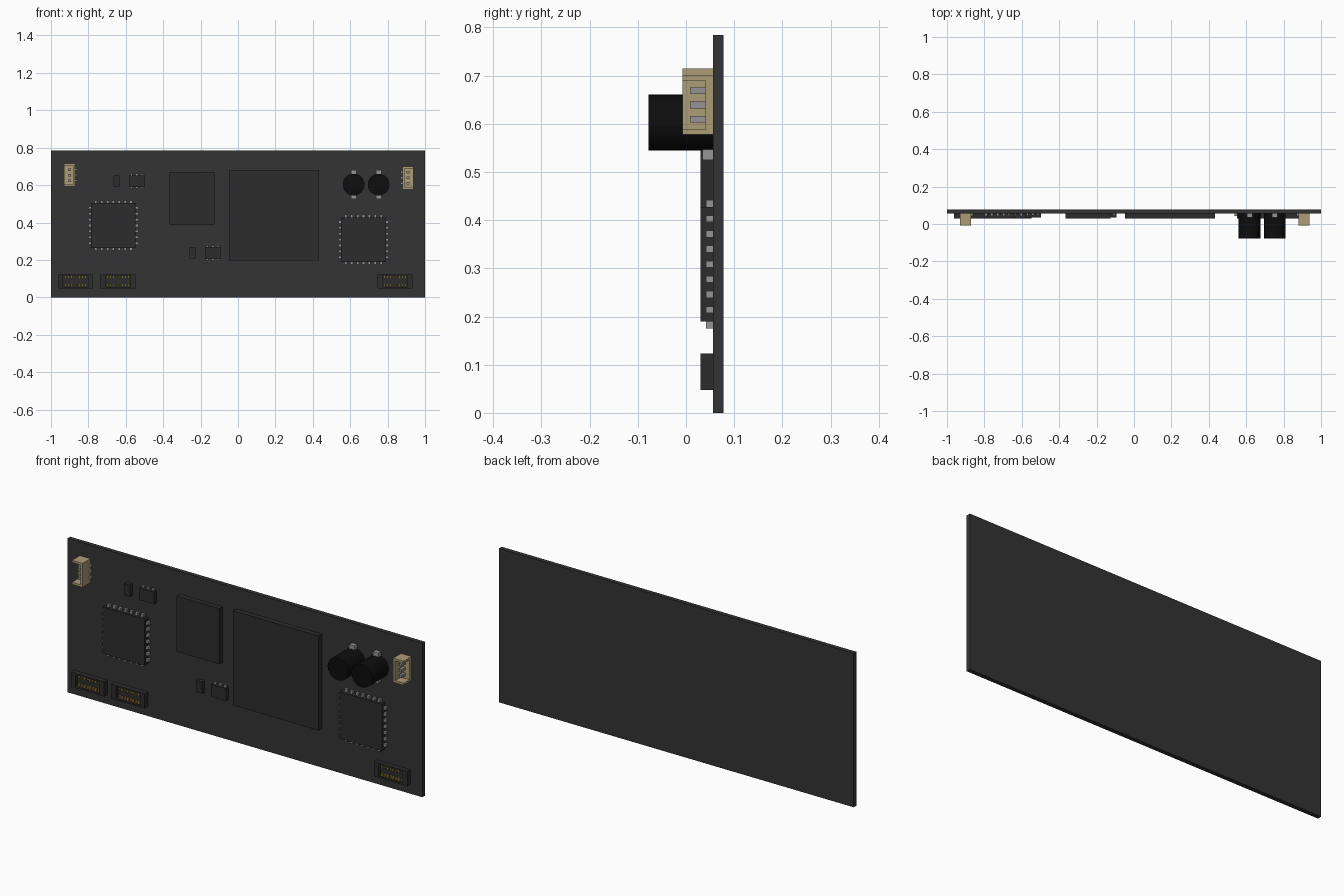
import bpy, bmesh
from mathutils import Matrix, Vector

if "Cube" in bpy.data.objects:
    bpy.data.objects.remove(bpy.data.objects["Cube"])

FACE = 0.056  # y of the board's component side


def material(name, rgb):
    m = bpy.data.materials.new(name)
    m.diffuse_color = (*rgb, 1)
    m.use_nodes = True
    m.node_tree.nodes["Principled BSDF"].inputs["Base Color"].default_value = m.diffuse_color
    return m


BOARD = material("board_grey", (0.034, 0.034, 0.034))
CHIP = material("chip_grey", (0.025, 0.025, 0.025))
BLACK = material("black", (0.004, 0.004, 0.004))
METAL = material("metal", (0.3, 0.3, 0.3))
BEIGE = material("beige", (0.42, 0.34, 0.18))
GOLD = material("gold", (0.45, 0.32, 0.06))


def finish(name, bm, mat):
    mesh = bpy.data.meshes.new(name)
    bm.to_mesh(mesh)
    bm.free()
    mesh.materials.append(mat)
    ob = bpy.data.objects.new(name, mesh)
    bpy.context.collection.objects.link(ob)
    return ob


def boxes(name, extents, mat):
    """One object from boxes given as (x0, x1, y0, y1, z0, z1)."""
    bm = bmesh.new()
    for x0, x1, y0, y1, z0, z1 in extents:
        mid = Vector((x0 + x1, y0 + y1, z0 + z1)) / 2
        size = (abs(x1 - x0), abs(y1 - y0), abs(z1 - z0))
        bmesh.ops.create_cube(bm, size=1, matrix=Matrix.Translation(mid)
                              @ Matrix.Diagonal((*size, 1)))
    return finish(name, bm, mat)


def centred(x, z, w, h, y0, y1=FACE):
    return (x - w / 2, x + w / 2, y0, y1, z - h / 2, z + h / 2)


# Circuit board
boxes("board", [(-1, 1, FACE, 0.078, 0, 0.784)], BOARD)

# Large processor and memory chips
boxes("processor", [centred(0.192, 0.439, 0.482, 0.482, 0.03)], CHIP)
boxes("memory_chip", [centred(-0.246, 0.528, 0.241, 0.284, 0.03)], CHIP)


# Square chips with seven leads on each side
def quad_chip(name, x, z):
    boxes(name + "_body", [centred(x, z, 0.238, 0.238, 0.03)], CHIP)
    leads = []
    for i in range(-3, 4):
        d = i * 0.0314
        for s in (-1, 1):
            leads.append(centred(x + d, z + s * 0.125, 0.014, 0.016, 0.042))
            leads.append(centred(x + s * 0.125, z + d, 0.016, 0.014, 0.042))
    boxes(name + "_leads", leads, METAL)


quad_chip("left_quad_chip", -0.666, 0.384)
quad_chip("right_quad_chip", 0.671, 0.3085)


# Small chips, each with a tiny part beside it
def small_parts(name, x, z):
    boxes(name + "_chip", [centred(x, z, 0.085, 0.062, 0.036)], CHIP)
    boxes(name + "_chip_leads",
          [centred(x + i * 0.028, z + s * 0.035, 0.012, 0.01, 0.046)
           for i in (-1, 0, 1) for s in (-1, 1)], METAL)
    boxes(name + "_resistor", [centred(x - 0.109, z, 0.032, 0.06, 0.036)], CHIP)


small_parts("upper", -0.541, 0.621)
small_parts("lower", -0.135, 0.237)


# Round capacitors with solder pads above and below
def capacitor(name, x, z=0.6025, r=0.058):
    bm = bmesh.new()
    depth = FACE + 0.078
    bmesh.ops.create_cone(
        bm, cap_ends=True, segments=32, radius1=r, radius2=r, depth=depth,
        matrix=Matrix.Translation((x, FACE - depth / 2, z))
        @ Matrix.Rotation(1.5707963, 4, 'X'))
    for f in bm.faces:
        f.smooth = len(f.verts) == 4
    for e in bm.edges:
        e.smooth = all(f.smooth for f in e.link_faces)
    finish(name + "_body", bm, BLACK)
    boxes(name + "_pads", [centred(x, z + s * 0.064, 0.03, 0.028, 0.034)
                           for s in (-1, 1)], METAL)


capacitor("left_capacitor", 0.618)
capacitor("right_capacitor", 0.752)


# Beige plug sockets, open to the front and to the outer side (sign s)
def socket(name, x, z, s):
    hw, hh, t, y0, floor = 0.03, 0.0615, 0.011, -0.007, 0.04
    back = x - s * hw
    boxes(name + "_shell", [
        centred(x, z, 2 * hw, 2 * hh, floor),
        (x - hw, x + hw, y0, floor, z + hh - t, z + hh),
        (x - hw, x + hw, y0, floor, z - hh, z - hh + t),
        (back, back + s * t, y0, floor, z - hh + t, z + hh - t)], BEIGE)
    rows = [z + i * 0.0295 for i in (-1, 0, 1)]
    boxes(name + "_pins", [centred(x, r, 0.015, 0.014, 0.008, floor)
                           for r in rows], METAL)
    boxes(name + "_leads", [centred(back - s * 0.005, r, 0.012, 0.012, 0.043)
                            for r in rows], METAL)


socket("left_socket", -0.901, 0.6535, -1)
socket("right_socket", 0.909, 0.639, 1)


# Low board connectors: recessed block with two rows of gold contacts
def board_connector(name, x, z=0.0855):
    w, h, iw, ih, y0, floor = 0.188, 0.075, 0.136, 0.058, 0.03, 0.046
    side, rail = (w - iw) / 2, (h - ih) / 2
    boxes(name + "_block", [
        centred(x, z, w, h, floor),
        centred(x - (w - side) / 2, z, side, h, y0, floor),
        centred(x + (w - side) / 2, z, side, h, y0, floor),
        centred(x, z - (h - rail) / 2, iw, rail, y0, floor),
        centred(x, z + (h - rail) / 2, iw, rail, y0, floor)], CHIP)
    boxes(name + "_contacts",
          [centred(x + (i - 3.5) * 0.0155, z + s * 0.021, 0.007, 0.013, 0.036, floor)
           for i in range(8) for s in (-1, 1)], GOLD)


for name, x in (("outer_left", -0.869), ("inner_left", -0.6415), ("right", 0.8395)):
    board_connector(name + "_connector", x)
